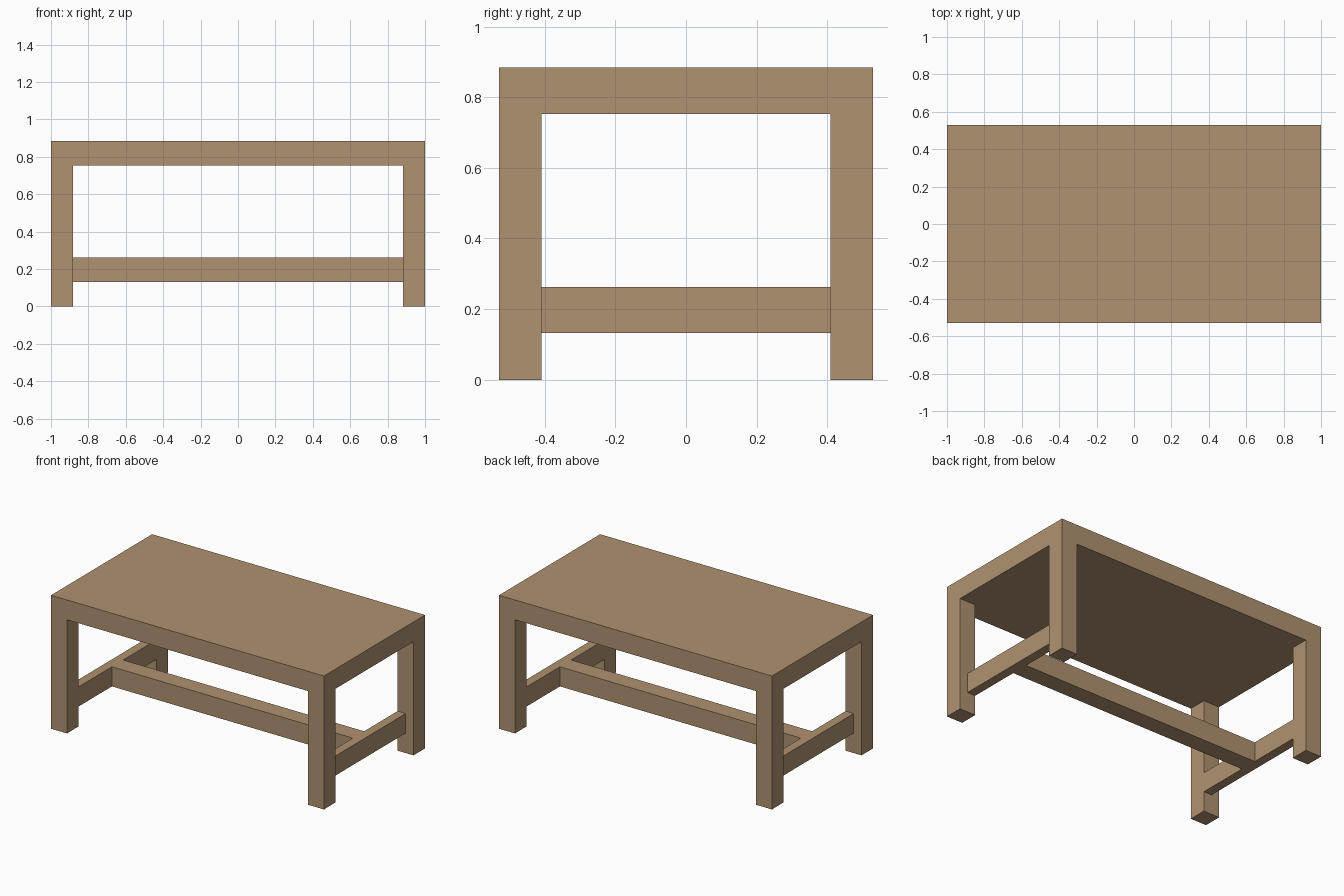
import bpy

if "Cube" in bpy.data.objects:
    bpy.data.objects.remove(bpy.data.objects["Cube"])

# Overall sizes
HALF_X, HALF_Y, HEIGHT = 1.0, 0.529, 0.884
TOP_UNDERSIDE = 0.753
LEG_X, LEG_Y = 0.117, 0.12
RAIL_LOW, RAIL_HIGH = 0.132, 0.262
RAIL_THICK = 0.06

wood = bpy.data.materials.new("light_wood")
wood.diffuse_color = (0.434, 0.287, 0.162, 1.0)
wood.use_nodes = True
wood.node_tree.nodes["Principled BSDF"].inputs["Base Color"].default_value = wood.diffuse_color


def box(name, x, y, z):
    """Add a box from its (low, high) range on each axis."""
    ranges = (x, y, z)
    bpy.ops.mesh.primitive_cube_add(size=1, location=[(a + b) / 2 for a, b in ranges])
    obj = bpy.context.object
    obj.name = name
    obj.scale = [b - a for a, b in ranges]
    bpy.ops.object.transform_apply(location=False, rotation=False, scale=True)
    obj.data.materials.append(wood)
    return obj


def side_range(sign, inner, outer):
    """Range between two distances from the centre, on one side."""
    return tuple(sorted((sign * inner, sign * outer)))


inner_x, inner_y = HALF_X - LEG_X, HALF_Y - LEG_Y

# Thick slab top, flush with the legs
box("table_top", (-HALF_X, HALF_X), (-HALF_Y, HALF_Y), (TOP_UNDERSIDE, HEIGHT))

for sx, side in ((-1, "left"), (1, "right")):
    # Corner legs
    for sy, end in ((-1, "front"), (1, "back")):
        box(f"{end}_{side}_leg", side_range(sx, inner_x, HALF_X),
            side_range(sy, inner_y, HALF_Y), (0, TOP_UNDERSIDE))
    # End rail, flush with the inner faces of the legs
    box(f"{side}_end_rail", side_range(sx, inner_x, inner_x + RAIL_THICK),
        (-inner_y, inner_y), (RAIL_LOW, RAIL_HIGH))

# Long rail joining the two end rails
box("centre_rail", (-inner_x, inner_x), (-0.059, 0.059), (RAIL_LOW, RAIL_HIGH))
